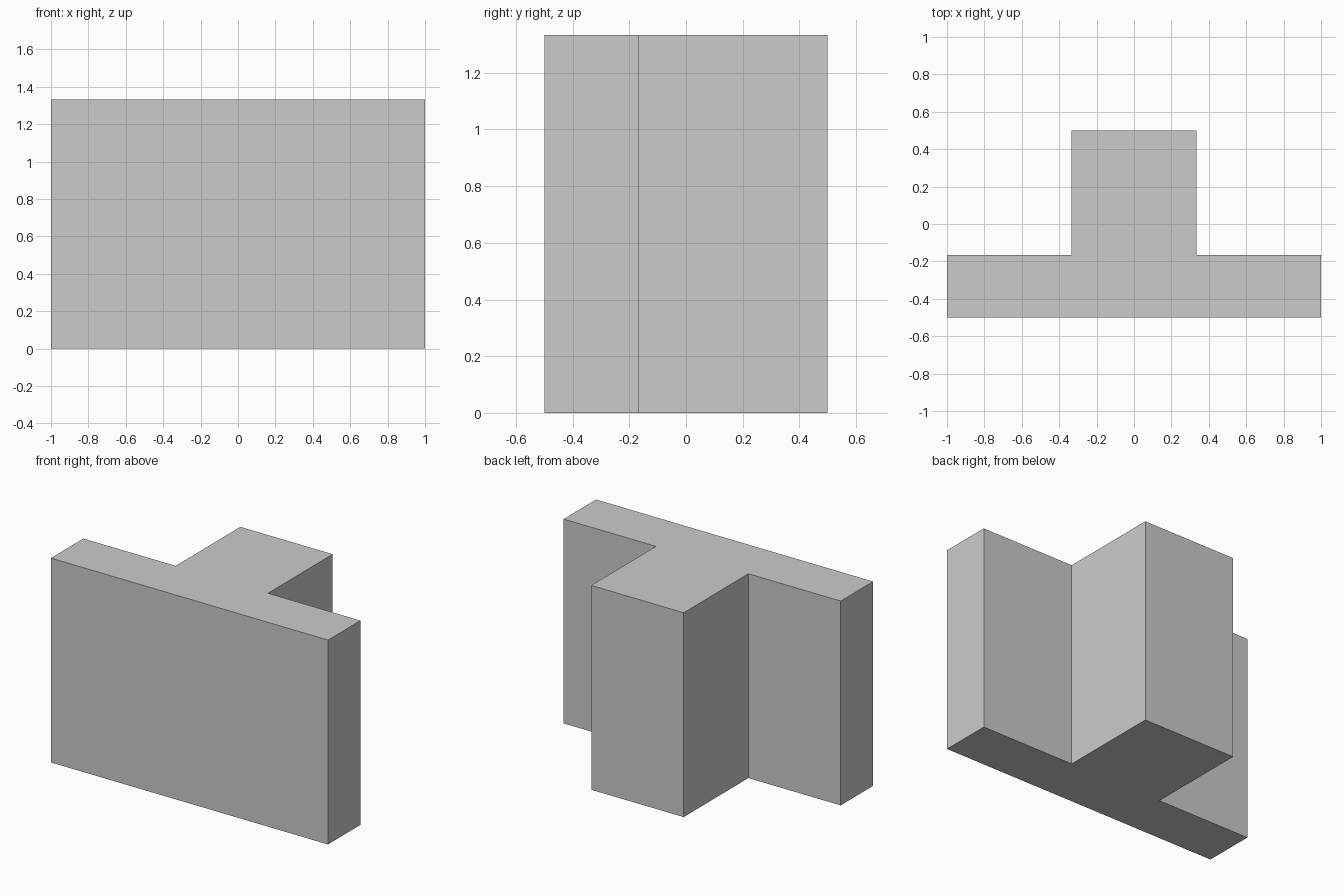
import bpy
import bmesh

if "Cube" in bpy.data.objects:
    bpy.data.objects.remove(bpy.data.objects["Cube"])

HEIGHT = 4 / 3
FRONT, STEP, BACK = -0.5, -1 / 6, 0.5
WIDE, NARROW = 1.0, 1 / 3

# T-shaped profile: right half, then mirrored left half
right = [(WIDE, FRONT), (WIDE, STEP), (NARROW, STEP), (NARROW, BACK)]
profile = right + [(-x, y) for x, y in reversed(right)]

# Extrude the profile straight up into a solid block
bm = bmesh.new()
base = bm.faces.new([bm.verts.new((x, y, 0)) for x, y in profile])
extruded = bmesh.ops.extrude_face_region(bm, geom=[base], use_keep_orig=True)
top_verts = [g for g in extruded["geom"] if isinstance(g, bmesh.types.BMVert)]
bmesh.ops.translate(bm, vec=(0, 0, HEIGHT), verts=top_verts)
bmesh.ops.recalc_face_normals(bm, faces=bm.faces)

mesh = bpy.data.meshes.new("t_block")
bm.to_mesh(mesh)
bm.free()
bpy.context.collection.objects.link(bpy.data.objects.new("t_block", mesh))
